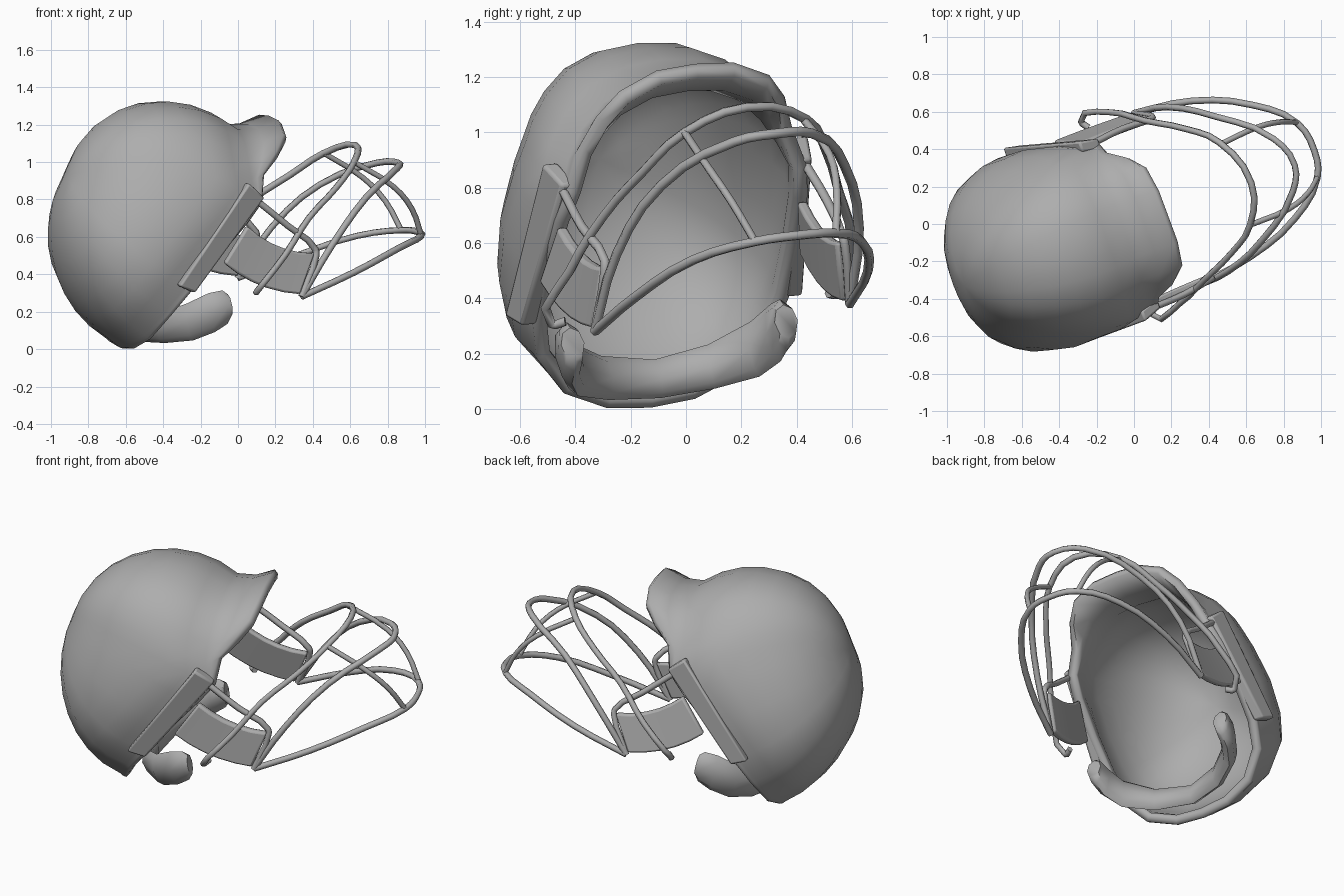
import bpy, bmesh, math
from mathutils import Vector

if "Cube" in bpy.data.objects:
    bpy.data.objects.remove(bpy.data.objects["Cube"])

# Tilted frame of the helmet: forward, left, up
F = Vector((0.938, 0.347, 0.0))
N = Vector((-0.345, 0.933, 0.1))
U = F.cross(N)


def place(p):
    return F * p[0] + N * (p[1] + 0.097) + U * p[2]


def flip(p):
    return (p[0], -p[1], p[2])


def across(half, first=1, extra=0.04):
    """Side-to-centre points continued to the other side, the left side slightly wider."""
    wide = [(p[0], p[1] + (extra if first <= i < len(half) - 1 else 0.0), p[2]) for i, p in enumerate(half)]
    return wide + [flip(p) for p in reversed(half[:-1])]


grey = bpy.data.materials.new("grey")
grey.diffuse_color = (0.42, 0.42, 0.42, 1)
grey.use_nodes = True
grey.node_tree.nodes["Principled BSDF"].inputs["Base Color"].default_value = grey.diffuse_color


def mesh_object(name, bm, angle=40):
    bmesh.ops.recalc_face_normals(bm, faces=bm.faces)
    me = bpy.data.meshes.new(name)
    bm.to_mesh(me)
    bm.free()
    ob = bpy.data.objects.new(name, me)
    bpy.context.collection.objects.link(ob)
    me.materials.append(grey)
    bpy.ops.object.select_all(action='DESELECT')
    ob.select_set(True)
    bpy.context.view_layer.objects.active = ob
    bpy.ops.object.shade_smooth_by_angle(angle=math.radians(angle))
    return ob


def loft(bm, rings, cap=False):
    vr = [[bm.verts.new(place(p)) for p in r] for r in rings]
    n = len(vr[0])
    for r0, r1 in zip(vr, vr[1:]):
        for i in range(n):
            j = (i + 1) % n
            bm.faces.new((r0[i], r0[j], r1[j], r1[i]))
    if cap:
        bm.faces.new(vr[0])
        bm.faces.new(vr[-1])
    return vr


def bar(name, pts, radius=0.018):
    cu = bpy.data.curves.new(name, 'CURVE')
    cu.dimensions = '3D'
    cu.bevel_depth = radius
    cu.bevel_resolution = 1
    cu.resolution_u = 3
    cu.use_fill_caps = True
    sp = cu.splines.new('BEZIER')
    sp.bezier_points.add(len(pts) - 1)
    for bp, p in zip(sp.bezier_points, pts):
        bp.co = place(p)
        bp.handle_left_type = bp.handle_right_type = 'AUTO'
    cu.materials.append(grey)
    ob = bpy.data.objects.new(name, cu)
    bpy.context.collection.objects.link(ob)


# Shell: domed rings from the rear pole to the opening, then a flared peak
rim = [(.165, 0, 1.245), (.165, .15, 1.235), (.145, .29, 1.175), (.08, .365, 1.09),
       (-.01, .415, .976), (-.03, .465, .83), (-.116, .49, .72), (-.274, .505, .543),
       (-.42, .50, .36), (-.52, .46, .22), (-.59, .34, .08), (-.62, .17, .01), (-.625, 0, -.005)]
base = [(-.06, 0, 1.2), (-.06, .15, 1.185), (-.07, .28, 1.13), (-.08, .37, 1.04), (-.08, .43, .94)]
base += [(p[0] - .035, p[1], p[2] + .02) for p in rim[5:]]


def full(half):
    return [Vector(p) for p in half] + [Vector(flip(p)) for p in reversed(half[1:-1])]


rim, base = full(rim), full(base)
centre = Vector((-.36, 0, .61))
back = Vector((-.891, 0, .453))
rise = Vector((.453, 0, .891))
reach = 0.68
rings = []
for k in range(1, 10):
    t = math.radians(90 * k / 9)
    s, s2 = math.sin(t), max(0.0, math.sin(2 * t))
    bulge = s2 ** 0.6 if k > 4 else s2
    ring = []
    for p in base:
        r = p - centre
        up, depth = r.dot(rise), r.dot(back)
        q = rise * (up * s) + back * (reach * math.cos(t) + depth * s ** 3)
        q *= 1 + s2 * (0.08 if up > 0 else 0.03) * up / 0.66
        q.y = r.y * s * (1 + bulge * (0.12 + 0.06 * (1 - min(1, abs(up) / 0.6))))
        ring.append(centre + q)
    rings.append(ring)
rings.append([(b + r) / 2 - Vector((0, 0, 0.1 * (r - b).length)) for b, r in zip(base, rim)])
rings.append(rim)
bm = bmesh.new()
vr = loft(bm, rings)
tip = bm.verts.new(place(centre + back * reach))
for i in range(len(rim)):
    bm.faces.new((tip, vr[0][i], vr[0][(i + 1) % len(rim)]))
bmesh.ops.recalc_face_normals(bm, faces=bm.faces)
bm.normal_update()
if tip.normal.dot(F) > 0:
    bmesh.ops.reverse_faces(bm, faces=bm.faces)
# Inner wall offset from the outer one, joined by a rounded lip
bm.normal_update()
outer = list(bm.verts)
inner = {v: bm.verts.new(v.co - v.normal * 0.055) for v in outer}
for f in list(bm.faces):
    bm.faces.new([inner[v] for v in reversed(f.verts)])
edge, before = vr[-1], vr[-2]
lip = [bm.verts.new((v.co + inner[v].co) / 2 + (v.co - b.co).normalized() * 0.012)
       for v, b in zip(edge, before)]
for i, v in enumerate(edge):
    j = (i + 1) % len(edge)
    w = edge[j]
    bm.faces.new((v, w, lip[j], lip[i]))
    bm.faces.new((lip[i], lip[j], inner[w], inner[v]))
mesh_object("shell", bm, 75)

# Neck pad: a crescent inside the lower rim
half = [(-.185, .44, .27, .06), (-.21, .44, .26, .09), (-.28, .43, .23, .105), (-.38, .375, .175, .10),
        (-.48, .22, .125, .08), (-.53, 0, .10, .07)]
path = [(p[0], p[1] * 0.88, p[2], p[3]) for p in half]
path += [(p[0], -p[1], p[2], p[3]) for p in reversed(half[:-1])]
rings = []
for i, (a, b, c, h) in enumerate(path):
    p0, p1 = path[max(i - 1, 0)], path[min(i + 1, len(path) - 1)]
    side = Vector((p1[1] - p0[1], p0[0] - p1[0], 0)).normalized()
    rings.append([Vector((a, b, c)) + side * (0.045 * math.cos(k * math.pi / 4))
                  + Vector((-.2, 0, 1)) * (h * math.sin(k * math.pi / 4)) for k in range(8)])
bm = bmesh.new()
loft(bm, rings, True)
mesh_object("neck_pad", bm, 50)


def panel(name, tl, tr, br, bl, thick, sag=0.0, steps=1):
    """Thin four-cornered panel with sagging long edges."""
    tl, tr, br, bl = map(Vector, (tl, tr, br, bl))
    inward = Vector((0, -thick if tl.y > 0 else thick, 0))
    rows = []
    for i in range(steps + 1):
        t = i / steps
        drop = Vector((-.4, 0, -1)) * (sag * 4 * t * (1 - t))
        top, low = tl.lerp(tr, t) + drop, bl.lerp(br, t) + drop
        rows.append([top, low, low + inward, top + inward])
    bm = bmesh.new()
    loft(bm, rows, True)
    ob = mesh_object(name, bm)
    bv = ob.modifiers.new("bevel", 'BEVEL')
    bv.width = 0.012
    bv.segments = 2
    bv.limit_method = 'ANGLE'
    bv.angle_limit = math.radians(40)


for tag, m, w in (("left", lambda p: p, 0.03), ("right", flip, 0.0)):
    # Hinge plate on the side of the shell
    panel("hinge_plate_" + tag, m((-.123, .515, .934)), m((-.02, .485, .852)),
          m((-.42, .545, .346)), m((-.519, .57, .386)), 0.06)
    # Cheek guard with its bent frame rod
    panel("cheek_guard_" + tag, m((-.113, .485, .70)), m((.28, .475, .55)),
          m((.195, .505, .335)), m((-.25, .525, .505)), 0.04, 0.035, 5)
    rod = [(-.06, .47, .835), (.12, .475, .70), (.285, .46, .575), (.29, .465, .54), (.204, .494, .322)]
    bar("frame_rod_" + tag, [m(p) for p in rod])
    # Upright joining the grille loops
    up = [(.58, .216 + w, 1.017), (.806, .22 + w, .887), (.928, .19 + w, .764), (1.006, .142 + w, .613)]
    bar("grille_upright_" + tag, [m(p) for p in up], 0.015)

# Face grille loops
bar("upper_loop", across([(-.05, .51, .36), (-.075, .555, .355), (.089, .525, .546), (.25, .435, .736),
                          (.436, .335, .888), (.58, .216, 1.017), (.664, 0, 1.087)], 2))
bar("middle_loop", across([(.204, .494, .322), (.386, .45, .597), (.61, .335, .837),
                           (.858, .13, .975), (.915, 0, .99)]))
bar("lower_loop", across([(.204, .494, .322), (.52, .435, .446), (.817, .312, .565),
                          (1.006, .142, .613), (1.04, 0, .62)], 1, 0.025))
